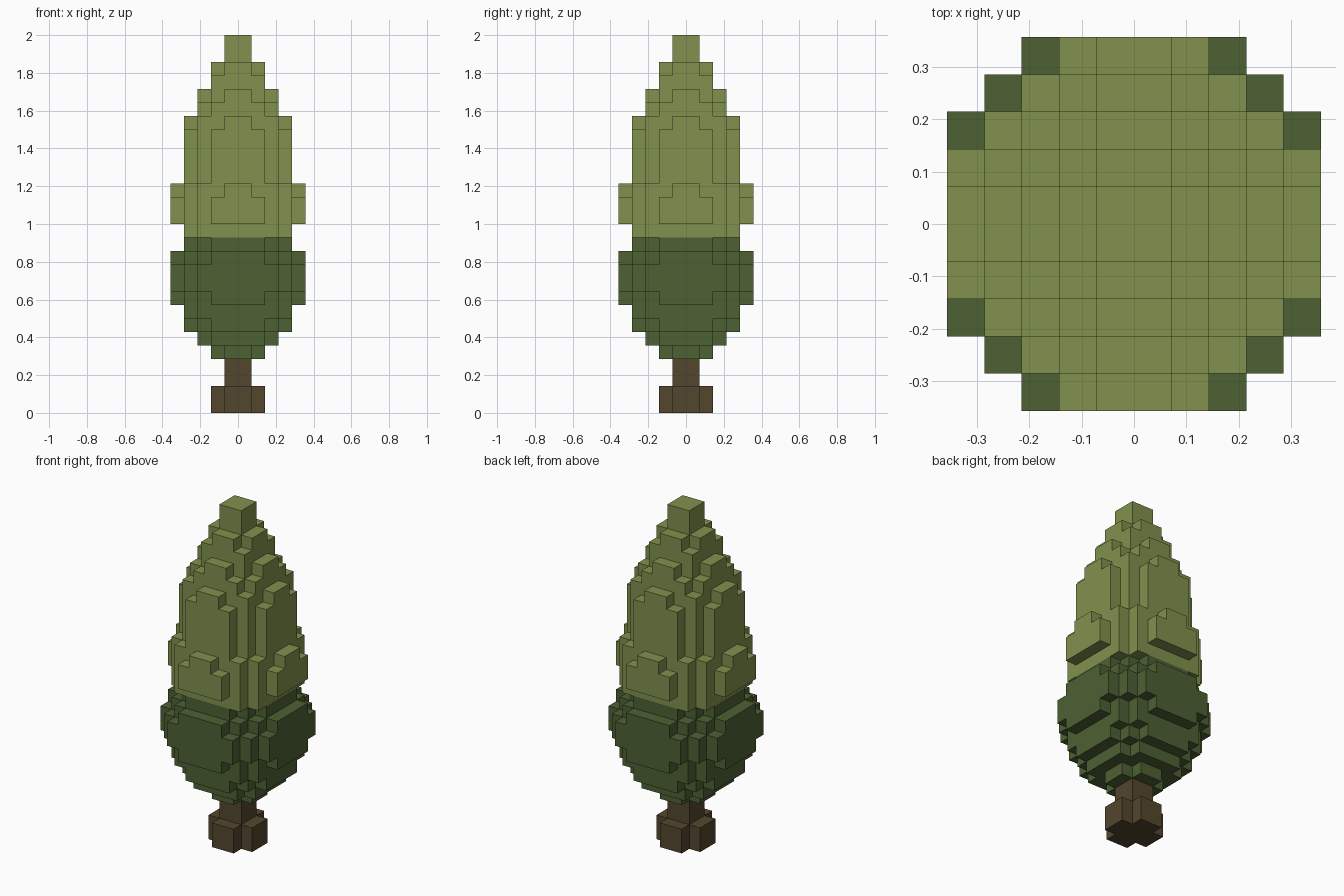
import bpy, bmesh

if "Cube" in bpy.data.objects:
    bpy.data.objects.remove(bpy.data.objects["Cube"], do_unlink=True)

U = 2 / 28  # block size; the tree is 28 blocks tall


def material(name, rgb):
    m = bpy.data.materials.new(name)
    m.use_nodes = True
    col = (*rgb, 1)
    m.diffuse_color = col
    bsdf = m.node_tree.nodes["Principled BSDF"]
    bsdf.inputs["Base Color"].default_value = col
    bsdf.inputs["Roughness"].default_value = 0.9
    return m


def block_part(name, mat, layers):
    """Skin of a block shape. layers: (bottom, top, half width of each row
    counted outward from the centre), mirrored to all four quarters."""
    cells = set()
    for z0, z1, rows in layers:
        for z in range(z0, z1):
            for y, half in enumerate(rows):
                for x in range(-half, half):
                    cells.add((x, y, z))
                    cells.add((x, -y - 1, z))
    bm = bmesh.new()
    corners = {}

    def corner(p):
        if p not in corners:
            corners[p] = bm.verts.new([c * U for c in p])
        return corners[p]

    # One quad for every block side that has no neighbour
    for cell in sorted(cells):
        for axis in range(3):
            a, b = (axis + 1) % 3, (axis + 2) % 3
            for side in (0, 1):
                near = list(cell)
                near[axis] += 2 * side - 1
                if tuple(near) in cells:
                    continue
                loop = []
                for da, db in ((0, 0), (1, 0), (1, 1), (0, 1)):
                    p = list(cell)
                    p[axis] += side
                    p[a] += da
                    p[b] += db
                    loop.append(corner(tuple(p)))
                bm.faces.new(loop if side else loop[::-1])
    mesh = bpy.data.meshes.new(name)
    bm.to_mesh(mesh)
    bm.free()
    mesh.materials.append(mat)
    ob = bpy.data.objects.new(name, mesh)
    bpy.context.collection.objects.link(ob)


bark = material("brown bark", (0.087, 0.061, 0.026))
dark = material("dark green leaves", (0.074, 0.119, 0.033))
light = material("light green leaves", (0.220, 0.285, 0.076))

# Trunk with a cross-shaped root flare
block_part("trunk", bark, [
    (0, 2, [2, 1]),
    (2, 4, [1]),
])

# Lower foliage, swelling to the widest ring
block_part("lower_foliage", dark, [
    (4, 5, [2, 1]),
    (5, 6, [3, 3, 2]),
    (6, 7, [4, 4, 3, 2]),
    (7, 8, [4, 4, 4, 3]),
    (8, 9, [5, 5, 4, 3, 2]),
    (9, 11, [5, 5, 5, 4, 3]),
    (11, 12, [5, 5, 4, 3, 2]),
    (12, 13, [4, 4, 3, 2]),
])

# Upper foliage, tapering to the tip
block_part("upper_foliage", light, [
    (13, 14, [4, 4, 4, 3]),
    (14, 16, [5, 5, 4, 3, 2]),
    (16, 17, [5, 4, 4, 3, 1]),
    (17, 21, [4, 4, 3, 2]),
    (21, 22, [4, 3, 3, 1]),
    (22, 23, [3, 3, 2]),
    (23, 24, [3, 2, 1]),
    (24, 25, [2, 2]),
    (25, 26, [2, 1]),
    (26, 28, [1]),
])
